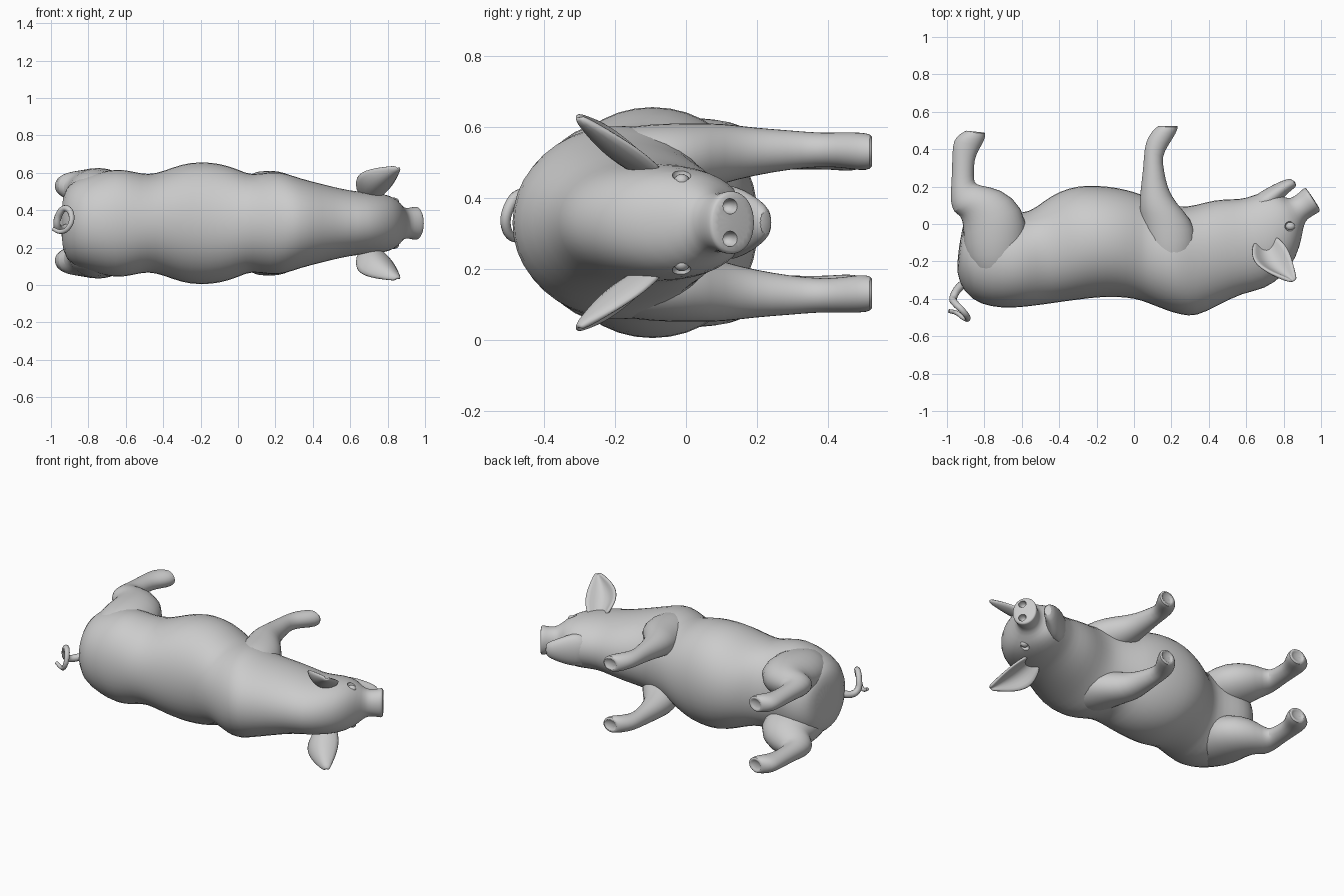
import bpy, bmesh, math
from mathutils import Vector, Matrix

cube = bpy.data.objects.get("Cube")
if cube:
    bpy.data.objects.remove(cube, do_unlink=True)

MID = 0.33  # height of the symmetry plane: the animal lies on its side

skin = bpy.data.materials.new("plain grey")
skin.use_nodes = True
skin.diffuse_color = (0.6, 0.6, 0.6, 1)
bsdf = next(n for n in skin.node_tree.nodes if n.type == 'BSDF_PRINCIPLED')
bsdf.inputs["Base Color"].default_value = (0.6, 0.6, 0.6, 1)
bsdf.inputs["Roughness"].default_value = 0.7


def finish(name, bm):
    bmesh.ops.recalc_face_normals(bm, faces=bm.faces)
    me = bpy.data.meshes.new(name)
    bm.to_mesh(me)
    bm.free()
    ob = bpy.data.objects.new(name, me)
    bpy.context.collection.objects.link(ob)
    ob.location.z = MID
    me.materials.append(skin)
    return ob


def smooth(ob, angle=50):
    bpy.ops.object.select_all(action='DESELECT')
    ob.select_set(True)
    bpy.context.view_layer.objects.active = ob
    bpy.ops.object.shade_smooth_by_angle(angle=math.radians(angle))


def mirror(ob):
    m = ob.modifiers.new("both_sides", 'MIRROR')
    m.use_axis = (False, False, True)
    m.use_mirror_merge = False


def subdivide(ob):
    s = ob.modifiers.new("rounding", 'SUBSURF')
    s.levels = s.render_levels = 1


def loft(name, stations, power=2.0, sides=16):
    """Each station: profile point a, profile point b, sideways centre, half width."""
    bm = bmesh.new()
    rings = []
    grow = 4 / (3 + math.cos(math.tau / sides))  # makes up for subdivision shrinkage
    for ax, ay, bx, by, w, hw in stations:
        a, b = Vector((ax, ay, w)), Vector((bx, by, w))
        c, r = (a + b) / 2, (b - a) / 2
        ring = []
        for i in range(sides):
            t = math.tau * i / sides
            cs, sn = math.cos(t), math.sin(t)
            u = math.copysign(abs(cs) ** (2 / power), cs) * grow
            v = math.copysign(abs(sn) ** (2 / power), sn) * grow
            ring.append(bm.verts.new(c + r * u + Vector((0, 0, hw * v))))
        rings.append(ring)
    for p, q in zip(rings, rings[1:]):
        for i in range(sides):
            j = (i + 1) % sides
            bm.faces.new((p[i], p[j], q[j], q[i]))
    bm.faces.new(rings[0])
    bm.faces.new(rings[-1])
    return finish(name, bm)


def balls(name, items):
    """Ellipsoids given as centre and radii, with a turn about z."""
    bm = bmesh.new()
    for c, r, turn in items:
        m = Matrix.Translation(c) @ Matrix.Rotation(turn, 4, 'Z') @ Matrix.Diagonal((*r, 1))
        bmesh.ops.create_uvsphere(bm, u_segments=14, v_segments=10, radius=1, matrix=m)
    return finish(name, bm)


# Trunk, head and snout in one skin
trunk = [
    (-.95, -.21, -.92, -.02, 0, .12), (-.94, -.31, -.895, .04, 0, .20),
    (-.87, -.41, -.82, .08, 0, .24), (-.76, -.445, -.74, .08, 0, .27),
    (-.65, -.45, -.65, .06, 0, .293), (-.56, -.44, -.56, .06, 0, .277),
    (-.48, -.43, -.48, .125, 0, .258), (-.40, -.418, -.40, .175, 0, .278),
    (-.30, -.405, -.30, .205, 0, .318), (-.20, -.392, -.20, .207, 0, .33),
    (-.09, -.388, -.09, .195, 0, .32), (.01, -.40, .01, .17, 0, .285),
    (.07, -.42, .07, .145, 0, .255), (.18, -.465, .18, .10, 0, .278),
    (.25, -.485, .25, .09, 0, .27), (.33, -.498, .33, .10, 0, .24),
    (.45, -.435, .43, .13, 0, .212), (.58, -.368, .53, .133, 0, .183)]
head = [
    (.70, -.35, .60, .135, 0, .167), (.80, -.275, .70, .18, 0, .163),
    (.87, -.18, .76, .17, 0, .146), (.90, -.06, .79, .15, 0, .12),
    (.91, .015, .835, .13, 0, .084), (.945, .038, .88, .165, 0, .08),
    (.98, .058, .905, .19, 0, .089), (.993, .068, .917, .193, 0, .089),
    (.996, .082, .925, .187, 0, .076)]
body = loft("body", trunk + head, 2.1, 20)
subdivide(body)

# Nostrils and eye sockets are hollowed out
turn = math.radians(30)
holes = []
for s in (-1, 1):
    holes.append(((.966, .125, s * .046), (.04, .024, .022), turn))
    holes.append(((.838, -.012, s * .138), (.034, .028, .024), 0))
cutter = balls("socket_cutter", holes)
cutter.hide_render = True
cut = body.modifiers.new("sockets", 'BOOLEAN')
cut.operation = 'DIFFERENCE'
cut.solver = 'EXACT'
cut.object = cutter
bpy.context.view_layer.objects.active = body
for m in list(body.modifiers):
    bpy.ops.object.modifier_apply(modifier=m.name)
bpy.data.objects.remove(cutter, do_unlink=True)
smooth(body)

eyes = balls("eyes", [((.835, -.012, .117), (.026, .022, .02), 0)])
mirror(eyes)
smooth(eyes)

# Lower jaw
jaw = loft("lower_jaw", [
    (.70, .04, .60, .12, 0, .11), (.77, .10, .68, .175, 0, .105),
    (.81, .155, .745, .21, 0, .08), (.855, .19, .805, .238, 0, .056),
    (.875, .21, .845, .245, 0, .035)])
subdivide(jaw)
smooth(jaw)

# Legs, each from the muscle mass down to a slightly hollow sole
hind = loft("hind_legs", [
    (-.80, -.33, -.66, -.33, .13, .07), (-.89, -.24, -.59, -.24, .15, .12),
    (-.915, -.10, -.565, -.07, .165, .132), (-.91, .00, -.59, .09, .175, .122),
    (-.93, .05, -.71, .19, .185, .10), (-.96, .055, -.83, .205, .20, .075),
    (-.985, .12, -.855, .22, .20, .06), (-.975, .22, -.857, .26, .20, .052),
    (-.972, .33, -.855, .34, .20, .05), (-.97, .42, -.835, .39, .20, .05),
    (-.955, .465, -.80, .445, .20, .056), (-.90, .50, -.79, .49, .20, .05),
    (-.89, .50, -.81, .49, .20, .035), (-.88, .485, -.82, .48, .20, .022)])
fore = loft("front_legs", [
    (.13, -.30, .25, -.30, .14, .07), (.08, -.21, .325, -.21, .155, .11),
    (.055, -.10, .345, -.08, .165, .115), (.04, .02, .305, .03, .18, .10),
    (.026, .09, .225, .11, .195, .085), (.037, .20, .178, .19, .20, .067),
    (.05, .30, .16, .29, .205, .055), (.055, .40, .148, .36, .205, .047),
    (.07, .455, .185, .425, .205, .05), (.10, .50, .225, .485, .20, .054),
    (.125, .522, .238, .523, .20, .05), (.14, .525, .225, .528, .20, .035),
    (.15, .512, .21, .512, .20, .022)])
for leg in (hind, fore):
    subdivide(leg)
    mirror(leg)
    smooth(leg)

# Ears: cupped leaves
bm = bmesh.new()
base, along = Vector((.695, -.09, .135)), Vector((.16, -.215, .165))
across = Vector((.91, .32, -.26)).normalized()
out = along.cross(across).normalized()
rows = []
for k, half in enumerate((.06, .085, .10, .097, .08, .05, .015)):
    t = k / 6
    mid = base + along * t - Vector((.03, .01, 0)) * math.sin(math.pi * t)
    rows.append([bm.verts.new(mid + across * half * u + out * half * .65 * (u * u - .4))
                 for u in (-1, -.6, -.2, .2, .6, 1)])
for p, q in zip(rows, rows[1:]):
    for i in range(5):
        bm.faces.new((p[i], p[i + 1], q[i + 1], q[i]))
ears = finish("ears", bm)
thick = ears.modifiers.new("thickness", 'SOLIDIFY')
thick.thickness = .022
thick.offset = 0
subdivide(ears)
mirror(ears)
smooth(ears, 60)

# Curly tail
path = [(-.87, -.30, 0), (-.93, -.335, -.03), (-.965, -.39, -.02), (-.955, -.425, .05),
        (-.92, -.46, .08), (-.89, -.50, .04), (-.905, -.505, -.02),
        (-.95, -.475, -.045), (-.99, -.465, -.03)]
curve = bpy.data.curves.new("tail", 'CURVE')
curve.dimensions = '3D'
curve.bevel_depth = .02
curve.bevel_resolution = 3
curve.resolution_u = 6
curve.use_fill_caps = True
spline = curve.splines.new('BEZIER')
spline.bezier_points.add(len(path) - 1)
for i, (bp, co) in enumerate(zip(spline.bezier_points, path)):
    bp.co = co
    bp.handle_left_type = bp.handle_right_type = 'AUTO'
    bp.radius = 1.2 - .085 * i
tail = bpy.data.objects.new("tail", curve)
tail.location.z = MID
curve.materials.append(skin)
bpy.context.collection.objects.link(tail)
